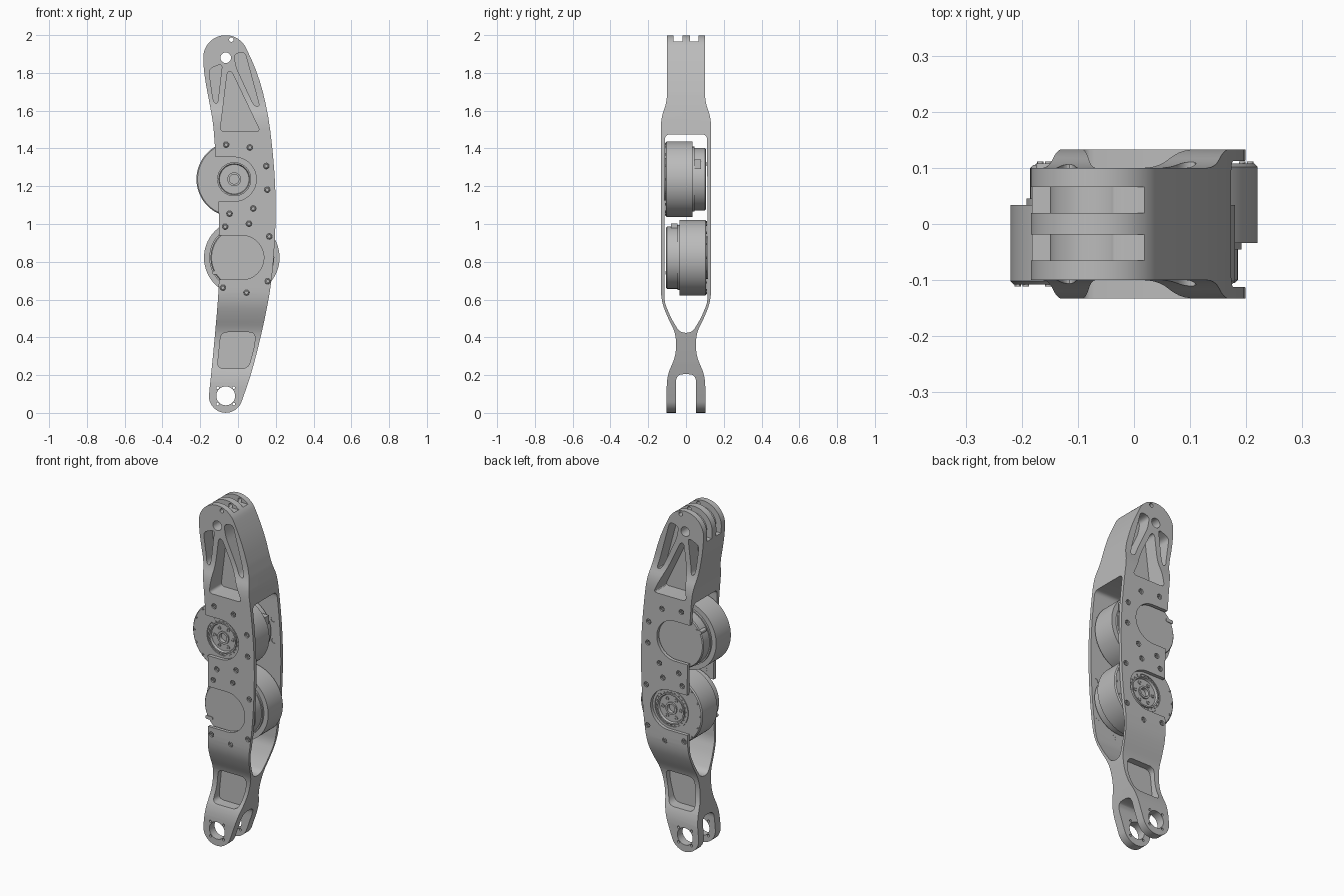
import bpy, bmesh
from math import sin, cos, pi, radians
from mathutils import Vector

if "Cube" in bpy.data.objects:
    bpy.data.objects.remove(bpy.data.objects["Cube"], do_unlink=True)

grey = bpy.data.materials.new("machined_grey")
grey.use_nodes = True
grey.diffuse_color = (0.5, 0.5, 0.5, 1)
grey.node_tree.nodes["Principled BSDF"].inputs["Base Color"].default_value = (0.5, 0.5, 0.5, 1)


def make(name, bm):
    bmesh.ops.remove_doubles(bm, verts=bm.verts, dist=1e-5)
    bmesh.ops.recalc_face_normals(bm, faces=bm.faces)
    me = bpy.data.meshes.new(name)
    bm.to_mesh(me)
    bm.free()
    me.materials.append(grey)
    ob = bpy.data.objects.new(name, me)
    bpy.context.collection.objects.link(ob)
    return ob


def arc(cx, cz, r, a0, a1, n=12):
    angles = [radians(a0 + (a1 - a0) * i / n) for i in range(n + 1)]
    return [(cx + r * cos(a), cz + r * sin(a)) for a in angles]


def rounded(pts, r, n=5):
    """Soften every corner of a closed polygon with a quadratic curve."""
    out, P = [], [Vector(p) for p in pts]
    for i, p in enumerate(P):
        a, b = P[i - 1] - p, P[(i + 1) % len(P)] - p
        s = p + a * min(0.5, r / a.length)
        e = p + b * min(0.5, r / b.length)
        for k in range(n + 1):
            t = k / n
            out.append(tuple(s * (1 - t) ** 2 + p * 2 * t * (1 - t) + e * t * t))
    return out


def prism(bm, pts, axis, lo, hi):
    """Extrude a closed profile: (x, z) along y, or (y, z) along x."""
    clean = [p for i, p in enumerate(pts) if (Vector(p) - Vector(pts[i - 1])).length > 1e-4]
    place = (lambda p, d: (p[0], d, p[1])) if axis == "y" else (lambda p, d: (d, p[0], p[1]))
    a = [bm.verts.new(place(p, lo)) for p in clean]
    b = [bm.verts.new(place(p, hi)) for p in clean]
    bm.faces.new(a)
    bm.faces.new(b[::-1])
    for i in range(len(a)):
        bm.faces.new((a[i - 1], a[i], b[i], b[i - 1]))


def lathe(bm, profile, cx, cz, s=1, seg=64):
    """Revolve (radius, y) points about a y axis through (cx, cz)."""
    rings = [[bm.verts.new((cx + r * cos(2 * pi * k / seg), s * y, cz + r * sin(2 * pi * k / seg)))
              for k in range(seg)] for r, y in profile]
    for A, B in zip(rings, rings[1:]):
        for k in range(seg):
            bm.faces.new((A[k - 1], A[k], B[k], B[k - 1]))
    bm.faces.new(rings[0])
    bm.faces.new(rings[-1])


def boolean(ob, prisms, op="DIFFERENCE"):
    bm = bmesh.new()
    for p in prisms:
        prism(bm, *p)
    cutter = make("cutter", bm)
    cutter.hide_render = True
    mod = ob.modifiers.new("cut", "BOOLEAN")
    mod.operation, mod.object, mod.solver = op, cutter, "EXACT"
    me = bpy.data.meshes.new_from_object(ob.evaluated_get(bpy.context.evaluated_depsgraph_get()))
    ob.modifiers.clear()
    ob.data = me
    bpy.data.objects.remove(cutter, do_unlink=True)


def mirrored(half):
    return half + [(-y, z) for y, z in reversed(half)]


# Frame: side outline crossed with the front outline
pivot, foot = (-0.065, 1.88), (-0.065, 0.09)
outline = arc(*foot, 0.09, 180, 345)
outline += [(0.075, 0.22), (0.13, 0.44), (0.178, 0.68), (0.198, 0.94), (0.2, 1.18),
            (0.183, 1.4), (0.157, 1.6), (0.108, 1.79)]
outline += arc(*pivot, 0.12, 25, 180)
outline += [(-0.178, 1.78), (-0.143, 1.6), (-0.13, 1.52), (-0.12, 1.38),
            (-0.1, 1.1), (-0.1, 0.72), (-0.105, 0.6), (-0.138, 0.24)]
bm = bmesh.new()
prism(bm, rounded(outline, 1, 3), "y", -0.3, 0.3)
frame = make("leg_frame", bm)
side = mirrored([(0.1, 2.1), (0.1, 1.645), (0.133, 1.565), (0.133, 0.6), (0.1, 0.51),
                 (0.052, 0.42), (0.052, 0.3), (0.102, 0.2), (0.102, -0.1)])
boolean(frame, [(rounded(side, 0.06), "x", -0.5, 0.5)], "INTERSECT")

# Motor bay and foot fork
bay = mirrored([(0.112, 1.475), (0.114, 0.585), (0.078, 0.5), (0.032, 0.424)])
fork = mirrored([(0.053, 0.205), (0.053, -0.2)])
boolean(frame, [(rounded(bay, 0.03), "x", -0.5, 0.5), (rounded(fork, 0.04), "x", -0.5, 0.5)])

# Side openings around both motors
upper, lower = (-0.02, 1.237), (0.02, 0.822)
boolean(frame, [(arc(*c, 0.117, -90, 90, 24) + [(-0.4, c[1] + 0.117), (-0.4, c[1] - 0.117)],
                 "y", -0.3, 0.3) for c in (upper, lower)])

# Weight-saving pockets on both faces
pockets = [
    [(-0.155, 1.82), (-0.083, 1.85), (-0.108, 1.635), (-0.13, 1.645)],
    [(-0.056, 1.808), (-0.034, 1.808), (0.118, 1.49), (-0.095, 1.49)],
    [(-0.022, 1.9), (0.036, 1.912), (0.115, 1.62), (0.085, 1.625), (-0.01, 1.83)],
]
foot_pocket = [(-0.09, 0.427), (0.092, 0.427), (0.088, 0.36), (0.055, 0.235), (-0.11, 0.235)]
cuts = []
for lo, hi in ((-0.3, -0.022), (0.022, 0.3)):
    cuts += [(rounded(p, 0.025), "y", lo, hi) for p in pockets]
    cuts.append((rounded(foot_pocket, 0.035), "y", lo, hi))
boolean(frame, cuts)

# Knuckle slots, pivot holes and foot holes
slot = [(0.1, 1.965)] + arc(*pivot, 0.085, 90, 180)
slot += [(-0.15, 1.84), (-0.4, 1.84), (-0.4, 2.2), (0.1, 2.2)]
boolean(frame, [(slot, "y", lo, lo + 0.046) for lo in (-0.065, 0.02)])
holes = [(*pivot, 0.028), (-0.035, 1.976, 0.012), (*foot, 0.05)]
holes += [(foot[0] + dx, foot[1] + dz, 0.007) for dx in (-0.043, 0.043) for dz in (-0.043, 0.043)]
boolean(frame, [(arc(x, z, r, 0, 360, 32), "y", -0.3, 0.3) for x, z, r in holes])

# Bolts in the side plates
bolts = [(-0.063, 1.42), (0.063, 1.405), (0.15, 1.307), (0.155, 1.182), (0.08, 1.082),
         (-0.045, 1.055), (-0.068, 0.986), (0.058, 1.002), (0.166, 0.934),
         (-0.08, 0.663), (0.045, 0.637), (0.157, 0.697)]
boolean(frame, [(arc(x, z, 0.015, 0, 360, 20), "y", -0.3, 0.3) for x, z in bolts])
bm = bmesh.new()
for x, z in bolts:
    for s in (-1, 1):
        lathe(bm, [(0.016, 0.115), (0.016, 0.123), (0.012, 0.127), (0.007, 0.127), (0.007, 0.119)],
              x, z, s, 18)
bolt_set = make("plate_bolts", bm)


# Motors: output hub on one side, smaller housing and cap on the other
def motor(name, c, s, block):
    cx, cz = c
    bm = bmesh.new()
    lathe(bm, [(0.025, 0.09), (0.025, 0.112), (0.036, 0.112), (0.036, 0.104), (0.078, 0.104),
               (0.082, 0.117), (0.09, 0.117), (0.09, 0.108), (0.103, 0.108), (0.103, 0.113),
               (0.112, 0.113), (0.112, 0.108), (0.194, 0.108), (0.2, 0.102), (0.2, -0.034),
               (0.172, -0.034), (0.172, -0.045), (0.165, -0.045), (0.165, -0.1), (0.16, -0.105)],
          cx, cz, s, 96)
    body = make(name, bm)
    bm = bmesh.new()
    # Hub bolts, rim screws and ring screws
    for count, radius, size, y in ((6, 0.058, 0.011, 0.109), (16, 0.187, 0.006, 0.111),
                                   (24, 0.096, 0.004, 0.111)):
        for x, z in arc(cx, cz, radius, 0, 360, count)[:-1]:
            lathe(bm, [(size, y - 0.012), (size, y), (size * 0.5, y), (size * 0.5, y - 0.004)],
                  x, z, s, 12)
    # Cable pin at the cap edge and connector block on the housing
    px, pz = cx - 0.13, cz - s * 0.08
    prism(bm, rounded([(px - 0.025, pz - 0.01), (px + 0.02, pz - 0.01),
                       (px + 0.02, pz + 0.01), (px - 0.025, pz + 0.01)], 0.008),
          "y", -s * 0.108, -s * 0.06)
    bx, bz = cx + block[0], cz + block[1]
    prism(bm, [(-s * 0.045, bz - 0.025), (-s * 0.08, bz - 0.025),
               (-s * 0.08, bz + 0.025), (-s * 0.045, bz + 0.025)], "x", bx - 0.025, bx + 0.025)
    return body, make(name + "_fittings", bm)


parts = [frame, bolt_set, *motor("upper_motor", upper, -1, (0.14, 0.08)),
         *motor("lower_motor", lower, 1, (0.03, 0.155))]

# Smooth curved walls, keep machined edges sharp
for ob in parts:
    ob.data.shade_smooth()
    ob.data.set_sharp_from_angle(angle=radians(30))
